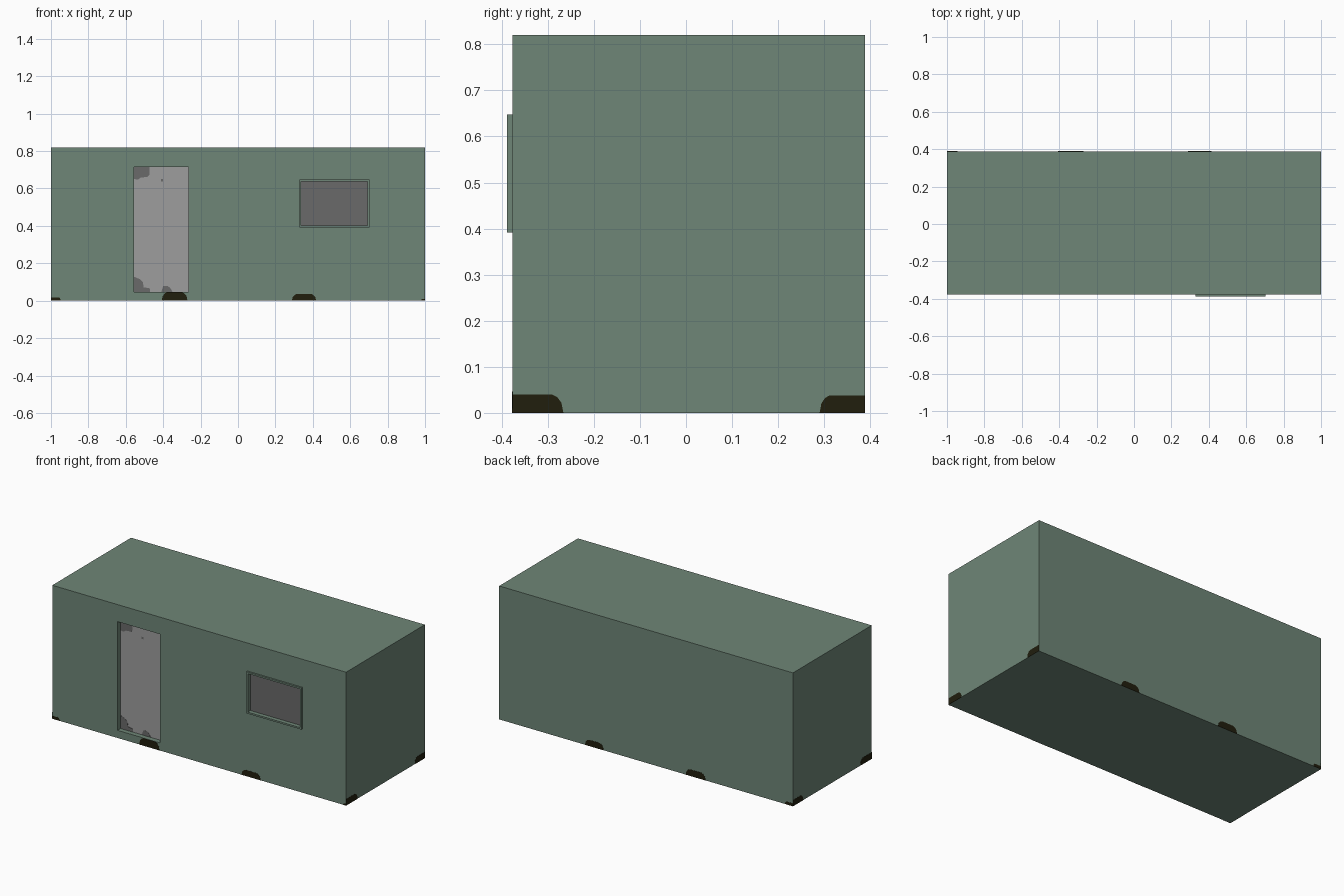
import bpy, bmesh

if "Cube" in bpy.data.objects:
    bpy.data.objects.remove(bpy.data.objects["Cube"])


def material(name, rgb):
    m = bpy.data.materials.new(name)
    m.diffuse_color = (*rgb, 1)
    m.use_nodes = True
    m.node_tree.nodes["Principled BSDF"].inputs["Base Color"].default_value = m.diffuse_color
    return m


GREEN = material("sage green", (0.158, 0.238, 0.184))
LIGHT = material("light grey", (0.34, 0.34, 0.34))
GREY = material("dark grey", (0.143, 0.143, 0.143))
DIRT = material("dark brown", (0.015, 0.013, 0.004))

X, FRONT, BACK, H = 0.999, -0.377, 0.388, 0.82


def finish(name, bm, mat):
    bmesh.ops.recalc_face_normals(bm, faces=bm.faces)
    me = bpy.data.meshes.new(name)
    bm.to_mesh(me)
    bm.free()
    me.materials.append(mat)
    ob = bpy.data.objects.new(name, me)
    bpy.context.collection.objects.link(ob)
    return ob


def box(name, x0, x1, y0, y1, z0, z1, mat):
    bm = bmesh.new()
    bmesh.ops.create_cube(bm, size=1)
    for v in bm.verts:
        v.co.x = x0 if v.co.x < 0 else x1
        v.co.y = y0 if v.co.y < 0 else y1
        v.co.z = z0 if v.co.z < 0 else z1
    return finish(name, bm, mat)


def plate(name, pts, side, mat, at=None, t=0.001):
    """Thin plate of (u, z) points lying on one wall."""
    place = {
        "front": lambda u, z, d: (u, (FRONT if at is None else at) - d, z),
        "back": lambda u, z, d: (u, BACK + d, z),
        "right": lambda u, z, d: (X + d, u, z),
        "left": lambda u, z, d: (-X - d, u, z),
    }[side]
    bm = bmesh.new()
    rings = [[bm.verts.new(place(u, z, d)) for u, z in pts] for d in (-0.001, t)]
    n = len(pts)
    for r in rings:
        bm.faces.new(r)
    for i in range(n):
        j = (i + 1) % n
        bm.faces.new((rings[0][i], rings[0][j], rings[1][j], rings[1][i]))
    return finish(name, bm, mat)


# Main body with door and window recesses
body = box("body", -X, X, FRONT, BACK, 0, H, GREEN)
DOOR = (-0.555, -0.265, 0.047, 0.715)
WIN = (0.338, 0.692, 0.402, 0.638)
DOOR_Y, WIN_Y = FRONT + 0.032, FRONT + 0.017
for name, (x0, x1, z0, z1), y in (("door_cutter", DOOR, DOOR_Y),
                                  ("window_cutter", WIN, WIN_Y)):
    cut = box(name, x0, x1, FRONT - 0.1, y, z0, z1, GREEN)
    mod = body.modifiers.new(name, "BOOLEAN")
    mod.operation, mod.solver, mod.object = "DIFFERENCE", "EXACT", cut
    bpy.context.view_layer.objects.active = body
    bpy.ops.object.modifier_apply(modifier=name)
    bpy.data.objects.remove(cut)

# Door panel and window glass
box("door_panel", DOOR[0], DOOR[1], DOOR_Y - 0.002, DOOR_Y, DOOR[2], DOOR[3], LIGHT)
box("window_glass", WIN[0], WIN[1], WIN_Y - 0.002, WIN_Y, WIN[2], WIN[3], GREY)

# Raised window frame
a, b, c, d = 0.328, 0.702, 0.392, 0.648
for name, r in (("frame_left", (a, WIN[0], c, d)), ("frame_right", (WIN[1], b, c, d)),
                ("frame_bottom", (WIN[0], WIN[1], c, WIN[2])),
                ("frame_top", (WIN[0], WIN[1], WIN[3], d))):
    box(name, r[0], r[1], -0.388, FRONT, r[2], r[3], GREEN)

# Grey worn patches on the door
patches = {
    "door_patch_top": [(-0.555, 0.715), (-0.474, 0.715), (-0.474, 0.672), (-0.485, 0.662),
                       (-0.52, 0.658), (-0.535, 0.648), (-0.555, 0.65)],
    "door_patch_bottom": [(-0.555, 0.047), (-0.47, 0.047), (-0.472, 0.066), (-0.505, 0.072),
                          (-0.508, 0.1), (-0.525, 0.115), (-0.555, 0.128)],
    "door_patch_small": [(-0.41, 0.047), (-0.35, 0.047), (-0.362, 0.068), (-0.375, 0.078),
                         (-0.4, 0.078)],
    "door_spot": [(-0.413, 0.637), (-0.4, 0.637), (-0.4, 0.65), (-0.413, 0.65)],
}
for name, pts in patches.items():
    plate(name, pts, "front", GREY, at=DOOR_Y - 0.002)


# Dark stains along the bottom edge; flat ends sit against a corner
def stain(name, side, u0, u1, h, flat0=False, flat1=False):
    w = u1 - u0
    left = [(u0, 0), (u0, h)] if flat0 else [
        (u0, 0), (u0 + 0.04 * w, 0.55 * h), (u0 + 0.12 * w, 0.85 * h), (u0 + 0.22 * w, h)]
    right = [(u1, h), (u1, 0)] if flat1 else [
        (u1 - 0.22 * w, h), (u1 - 0.12 * w, 0.85 * h), (u1 - 0.04 * w, 0.55 * h), (u1, 0)]
    plate(name, left + right, side, DIRT)


stain("front_stain_door", "front", -0.408, -0.27, 0.046)
stain("front_stain_middle", "front", 0.288, 0.418, 0.037)
stain("front_stain_left", "front", -X, -0.948, 0.018, flat0=True)
stain("front_stain_right", "front", 0.98, X, 0.01, flat1=True)
stain("back_stain_a", "back", 0.288, 0.415, 0.038)
stain("back_stain_b", "back", -0.405, -0.27, 0.04)
stain("back_stain_left", "back", -X, -0.945, 0.018, flat0=True)
for side in ("left", "right"):
    stain(side + "_stain_front", side, FRONT, -0.266, 0.04, flat0=True)
    stain(side + "_stain_back", side, 0.29, BACK, 0.038, flat1=True)
